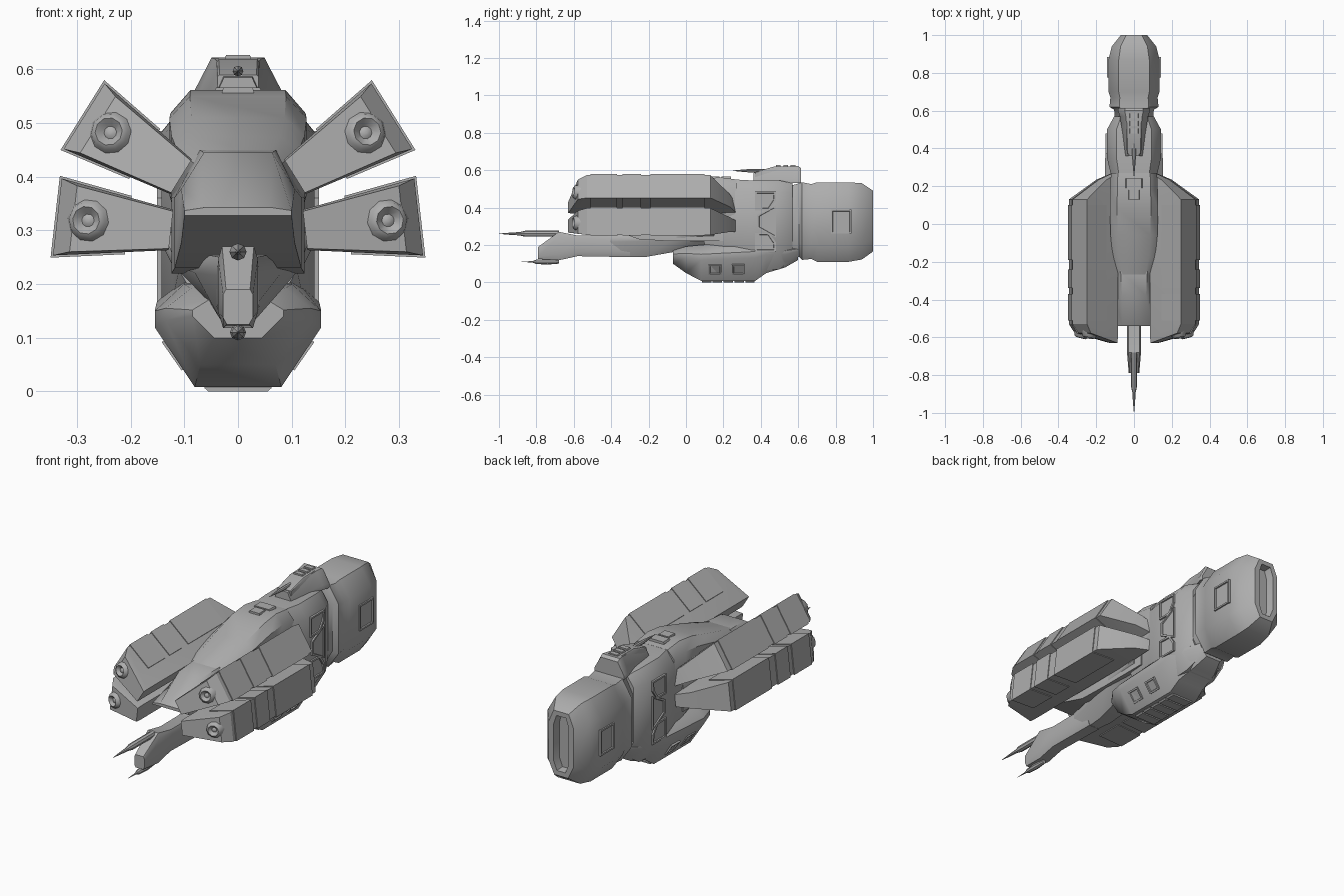
import bpy
import bmesh
from math import radians, cos, sin, tau
from mathutils import Matrix, Vector

default_cube = bpy.data.objects.get("Cube")
if default_cube:
    bpy.data.objects.remove(default_cube, do_unlink=True)

grey = bpy.data.materials.new("hull grey")
grey.use_nodes = True
grey.diffuse_color = (.42, .42, .42, 1)
grey.node_tree.nodes["Principled BSDF"].inputs["Base Color"].default_value = grey.diffuse_color

MIRROR = Matrix.Scale(-1, 4, Vector((1, 0, 0)))
BOTH_SIDES = (("left", Matrix.Identity(4)), ("right", MIRROR))


def finish(name, bm, matrix=None, angle=42):
    """Turn a bmesh into a shaded, coloured object."""
    if matrix is not None:
        bm.transform(matrix)
    bmesh.ops.recalc_face_normals(bm, faces=bm.faces)
    mesh = bpy.data.meshes.new(name)
    bm.to_mesh(mesh)
    bm.free()
    mesh.materials.append(grey)
    obj = bpy.data.objects.new(name, mesh)
    bpy.context.collection.objects.link(obj)
    bpy.ops.object.select_all(action='DESELECT')
    obj.select_set(True)
    bpy.context.view_layer.objects.active = obj
    bpy.ops.object.shade_smooth_by_angle(angle=radians(angle))
    return obj


def skin(rings):
    """Bridge equal rings of points and cap both ends; the last cap is returned."""
    bm = bmesh.new()
    loops = [[bm.verts.new(point) for point in ring] for ring in rings]
    count = len(loops[0])
    for a, b in zip(loops, loops[1:]):
        for i in range(count):
            j = (i + 1) % count
            bm.faces.new((a[i], a[j], b[j], b[i]))
    bm.faces.new(loops[0])
    cap = bm.faces.new(loops[-1])
    return bm, cap


def hull(name, rows, low, high, bottom, top, nozzle=False):
    """Eight-sided hull along y. Each row is y, floor, ceiling, half width."""
    rings = []
    for y, floor, ceiling, width in rows:
        height = ceiling - floor
        half = [(width * bottom, floor), (width, floor + height * low),
                (width, floor + height * high), (width * top, ceiling)]
        rings.append([(x, y, z) for x, z in half]
                     + [(-x, y, z) for x, z in reversed(half)])
    bm, cap = skin(rings)
    if nozzle:
        bmesh.ops.recalc_face_normals(bm, faces=bm.faces)
        bmesh.ops.inset_region(bm, faces=[cap], thickness=.028)
        bmesh.ops.inset_region(bm, faces=[cap], thickness=.006, depth=-.04)
    return finish(name, bm)


def lathe(name, profile, matrix, sides=10):
    """Revolve radius and distance pairs around the y axis."""
    rings = []
    for radius, y in profile:
        radius = max(radius, .0008)
        rings.append([(radius * cos(tau * i / sides), y, radius * sin(tau * i / sides))
                      for i in range(sides)])
    bm, cap = skin(rings)
    return finish(name, bm, matrix)


def panel(name, outline, matrix, depth=.008):
    """Raised side panel with a sunken centre, outlined in y and z."""
    bm, cap = skin([[(x, y, z) for y, z in outline] for x in (-depth, depth)])
    bmesh.ops.recalc_face_normals(bm, faces=bm.faces)
    bmesh.ops.inset_region(bm, faces=[cap], thickness=.012)
    bmesh.ops.inset_region(bm, faces=[cap], thickness=.002, depth=-.006)
    return finish(name, bm, matrix, 20)


def wedge(name, rows, matrix, start=0, grow=0):
    """Pod wedge, thicker outward. Each row is inner y, outer y, reach, scale."""
    rings = []
    for inner, outer, reach, scale in rows:
        thin = (.038 + .16 * start + grow) * scale
        thick = (.038 + .16 * reach + grow) * scale
        rings.append([(start, inner, -thin), (reach, outer, -thick),
                      (reach, outer, thick), (start, inner, thin)])
    bm, cap = skin(rings)
    return finish(name, bm, matrix, 20)


# Fuselage
hull("engine_block", [(.54, .13, .51, .1), (.605, .135, .53, .105), (.62, .12, .535, .13),
                      (.67, .125, .525, .125), (.7, .11, .535, .135), (.87, .11, .535, .135),
                      (.94, .122, .53, .118), (1, .165, .49, .07)],
     .2, .8, .55, .6, nozzle=True)
hull("mid_body", [(.1, .15, .53, .11), (.26, .08, .55, .122), (.35, .06, .545, .143),
                  (.5, .07, .545, .143), (.57, .12, .53, .105)], .2, .87, .6, .65)
hull("belly", [(-.07, .1, .17, .085), (.0, .05, .192, .135), (.08, .008, .2, .155),
               (.37, .008, .22, .152), (.43, .05, .22, .145), (.53, .08, .2, .12),
               (.6, .12, .2, .08)], .58, .74, .52, .65)

# Flat nose under a raised dome
hull("nose_deck", [(-.54, .328, .343, .1), (-.38, .275, .445, .106), (-.25, .23, .45, .118),
                   (-.08, .22, .455, .124), (.2, .22, .455, .124)], .02, .6, 1, .6)
hull("dome", [(-.3, .33, .44, .075), (-.18, .32, .475, .112), (-.06, .32, .51, .124),
              (.08, .32, .55, .128), (.18, .32, .562, .126), (.27, .32, .55, .122)],
     .2, .82, .9, .7)

# Slim prow boom that fans out into the belly
hull("prow_boom", [(-.79, .125, .19, .028), (-.68, .118, .27, .037), (-.58, .14, .25, .037),
                   (-.3, .135, .25, .04)], .2, .85, .75, .8)
hull("boom_root", [(-.42, .137, .25, .036), (-.22, .135, .257, .08), (-.05, .165, .27, .124),
                   (.15, .17, .3, .135)], .7, .9, .42, .9)

# Belly plating and dorsal plates
for i in range(5):
    y = .085 + i * .058
    hull("keel_plate", [(y, 0, .02, .062), (y + .05, 0, .02, .062)], .3, 1, .9, 1)
for y, width in ((.13, .03), (.19, .045)):
    hull("dorsal_plate", [(y, .54, .566, width), (y + .05, .54, .566, width)], 0, .7, 1, .9)

# Command tower
hull("tower", [(.36, .53, .585, .045), (.48, .53, .61, .06), (.57, .53, .62, .075),
               (.6, .53, .622, .085), (.615, .53, .61, .082)], 0, .25, 1, .58)
hull("tower_cabin", [(.37, .56, .59, .038), (.47, .56, .619, .04), (.6, .56, .621, .04)],
     0, .9, 1, .9)
for y in (.48, .52, .56):
    hull("tower_vent", [(y, .61, .627, .024), (y + .025, .61, .627, .024)], 0, .8, 1, .9)

# Guns
for name, height, profile in (
        ("upper_prow_gun", .26, [(0, -1), (.006, -.94), (.009, -.89), (.016, -.86), (.016, -.68)]),
        ("lower_prow_gun", .11, [(0, -.88), (.004, -.82), (.012, -.8), (.015, -.74), (.01, -.68)]),
        ("tower_gun", .597, [(0, .25), (.005, .29), (.01, .35), (.01, .45)])):
    lathe(name, profile, Matrix.Translation((0, 0, height)), 8)

# Side panels: trapezoid frames, engine hatches and belly hatches
hatch = [(-.055, -.065), (.055, -.065), (.055, .065), (-.055, .065)]
corner_frame = [(-.055, .06), (-.055, .16), (.055, .16), (.055, .11), (.02, .06)]
centre_frame = [(-.045, -.035), (.055, -.085), (.055, .085), (-.045, .035)]
lower_frame = [(y, -z) for y, z in corner_frame]
small_hatch = [(y * .62, z * .5) for y, z in hatch]
for side, flip in BOTH_SIDES:
    for part, outline in (("upper", corner_frame), ("centre", centre_frame),
                          ("lower", lower_frame)):
        panel(f"{side}_{part}_frame", outline, flip @ Matrix.Translation((.143, .425, .325)))
    panel(f"{side}_engine_hatch", hatch, flip @ Matrix.Translation((.134, .83, .325)))
    for y in (.155, .28):
        tilt = Matrix.Translation((.117, y, .07)) @ Matrix.Rotation(radians(35), 4, 'Y')
        panel(f"{side}_belly_hatch", small_hatch, flip @ tilt)

# Four wedge pods with raised bands and front dishes
pod_rows = [(-.63, -.578, .183, .92), (-.605, -.53, .213, 1), (.13, .13, .213, 1),
            (.265, .235, .07, .8)]
dish = [(.046, .02), (.035, -.01), (.026, -.016), (.012, -.002), (.006, -.006), (0, -.006)]
bands = ((-.51, -.37), (-.34, -.24), (-.19, .1))
for side, flip in BOTH_SIDES:
    for level, x, z, angle in (("upper", .106, .4, 32), ("lower", .125, .301, 6.5)):
        place = flip @ Matrix.Translation((x, 0, z)) @ Matrix.Rotation(radians(-angle), 4, 'Y')
        wedge(f"{side}_{level}_pod", pod_rows, place)
        for front, back in bands:
            wedge(f"{side}_{level}_pod_band",
                  [(front, front, .217, 1), (back, back, .217, 1)], place, .08, .004)
        face = Matrix.Translation((.155, -.588, 0)) @ Matrix.Rotation(radians(15), 4, 'Z')
        lathe(f"{side}_{level}_pod_dish", dish, place @ face)
